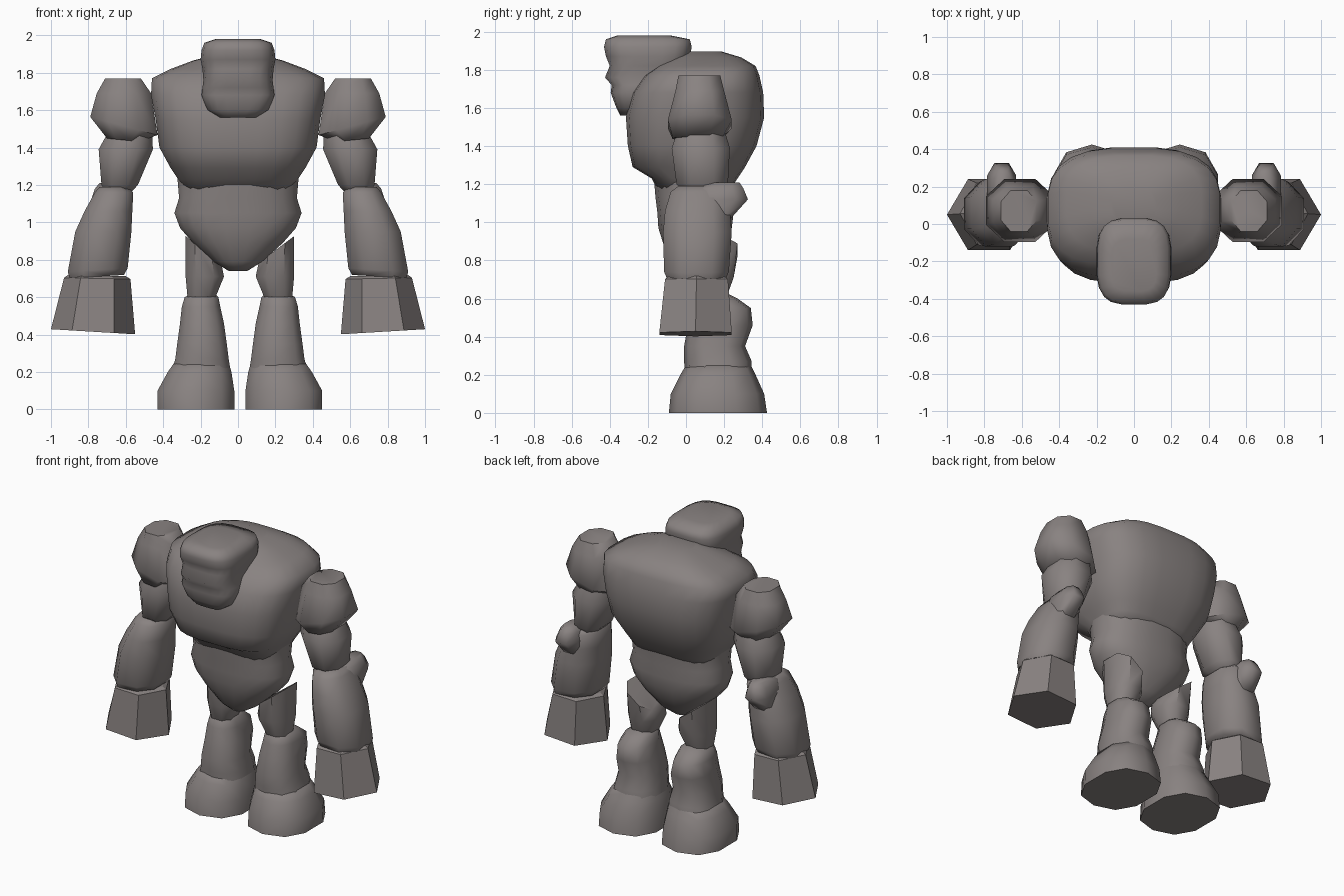
import bpy, bmesh, math

stone = bpy.data.materials.new("warm grey stone")
stone.diffuse_color = (0.25, 0.225, 0.22, 1)


def loft(name, rings, n, power=2.0, turn=0.0, side=1, shift=0.0, angle=70):
    """Skin rings of (z, x0, x1, y0, y1, tilt); tilt raises z along x."""
    bm = bmesh.new()
    loops = []
    for z, x0, x1, y0, y1, tilt in rings:
        cx, cy, rx, ry = (x0 + x1) / 2, (y0 + y1) / 2, (x1 - x0) / 2, (y1 - y0) / 2
        pts = []
        for i in range(n):
            a = 2 * math.pi * (i + turn) / n
            c, s = math.cos(a), math.sin(a)
            pts.append((math.copysign(abs(c) ** (2 / power), c),
                        math.copysign(abs(s) ** (2 / power), s)))
        # stretch the polygon so it fills its ring's extents
        mx, my = max(p[0] for p in pts), max(p[1] for p in pts)
        loops.append([bm.verts.new((side * (cx + rx * px / mx) + shift, cy + ry * py / my,
                                    z + tilt * rx * px / mx)) for px, py in pts])
    for a, b in zip(loops, loops[1:]):
        for i in range(n):
            j = (i + 1) % n
            bm.faces.new((a[i], a[j], b[j], b[i]))
    bm.faces.new(loops[0])
    bm.faces.new(loops[-1])
    bmesh.ops.recalc_face_normals(bm, faces=bm.faces)
    me = bpy.data.meshes.new(name)
    bm.to_mesh(me)
    bm.free()
    me.materials.append(stone)
    ob = bpy.data.objects.new(name, me)
    bpy.context.collection.objects.link(ob)
    bpy.ops.object.select_all(action='DESELECT')
    ob.select_set(True)
    bpy.context.view_layer.objects.active = ob
    bpy.ops.object.shade_smooth_by_angle(angle=math.radians(angle))
    return ob


# barrel chest, widest at the shoulders
loft("chest", [
    (1.17, -0.29, 0.29, -0.15, 0.23, 0),
    (1.23, -0.32, 0.32, -0.18, 0.27, 0),
    (1.29, -0.36, 0.36, -0.28, 0.31, 0),
    (1.40, -0.42, 0.42, -0.305, 0.37, 0),
    (1.55, -0.44, 0.44, -0.315, 0.41, 0),
    (1.68, -0.465, 0.465, -0.285, 0.405, 0),
    (1.77, -0.46, 0.46, -0.22, 0.385, 0),
    (1.82, -0.36, 0.36, -0.15, 0.365, 0),
    (1.865, -0.24, 0.24, -0.06, 0.29, 0),
    (1.895, -0.12, 0.12, 0.01, 0.19, 0)], 24, 3.0, 0.5)

# belly narrowing to the groin
loft("belly", [
    (0.74, -0.05, 0.05, -0.03, 0.09, 0),
    (0.79, -0.13, 0.13, -0.08, 0.15, 0),
    (0.89, -0.24, 0.24, -0.12, 0.21, 0),
    (0.97, -0.31, 0.31, -0.145, 0.24, 0),
    (1.05, -0.34, 0.34, -0.15, 0.25, 0),
    (1.13, -0.315, 0.315, -0.16, 0.25, 0),
    (1.25, -0.325, 0.325, -0.17, 0.26, 0)], 20, 2.4, 0.5)

# head with heavy brow, recessed eyes and jaw
loft("head", [
    (1.56, -0.10, 0.10, -0.345, -0.20, 0),
    (1.60, -0.165, 0.165, -0.365, -0.12, 0),
    (1.68, -0.195, 0.195, -0.395, -0.08, 0),
    (1.72, -0.19, 0.19, -0.39, -0.06, 0),
    (1.76, -0.185, 0.185, -0.425, -0.04, 0),
    (1.82, -0.19, 0.19, -0.40, 0.0, 0),
    (1.87, -0.20, 0.20, -0.42, 0.02, 0),
    (1.92, -0.195, 0.195, -0.43, 0.03, 0),
    (1.96, -0.18, 0.18, -0.42, 0.02, 0),
    (1.98, -0.12, 0.12, -0.36, -0.08, 0)], 20, 3.4, 0.5)

for side, word in ((1, "left"), (-1, "right")):
    # arm stones, each overlapping the next
    loft(word + "_shoulder", [
        (1.44, 0.53, 0.70, -0.07, 0.19, 0.1),
        (1.515, 0.43, 0.79, -0.095, 0.24, 0.27),
        (1.69, 0.465, 0.755, -0.055, 0.20, 0),
        (1.77, 0.52, 0.71, -0.04, 0.18, 0)], 8, 2.3, 0.5, side, angle=60)
    loft(word + "_upper_arm", [
        (1.14, 0.59, 0.69, 0.02, 0.17, 0),
        (1.20, 0.535, 0.73, -0.05, 0.22, 0),
        (1.39, 0.455, 0.745, -0.075, 0.23, 0),
        (1.49, 0.46, 0.69, -0.04, 0.20, 0)], 8, 2.2, 0.5, side, angle=60)
    loft(word + "_forearm", [
        (0.71, 0.61, 0.90, -0.10, 0.21, -0.06),
        (0.745, 0.59, 0.91, -0.115, 0.225, -0.06),
        (0.95, 0.57, 0.87, -0.12, 0.24, 0),
        (1.06, 0.565, 0.82, -0.11, 0.23, 0),
        (1.16, 0.56, 0.765, -0.08, 0.23, 0),
        (1.19, 0.59, 0.74, -0.04, 0.20, 0)], 8, 2.4, 0.5, side, angle=60)
    loft(word + "_elbow", [
        (1.02, 0.64, 0.78, 0.06, 0.235, 0),
        (1.12, 0.63, 0.785, 0.06, 0.325, 0),
        (1.18, 0.64, 0.765, 0.06, 0.30, 0),
        (1.21, 0.66, 0.74, 0.14, 0.28, 0)], 8, 2.6, 0.5, side, angle=60)
    loft(word + "_fist", [
        (0.415, 0.55, 1.0, -0.14, 0.24, 0.06),
        (0.70, 0.575, 0.93, -0.11, 0.22, 0.02),
        (0.715, 0.60, 0.91, -0.09, 0.20, 0.02)], 6, 2.0, 0, side, angle=20)

    # legs: thigh tops are sheared off at a slant, high on the outside
    move = 0.01
    loft(word + "_thigh", [
        (0.60, 0.13, 0.28, 0.05, 0.21, 0),
        (0.71, 0.085, 0.29, 0.01, 0.25, 0),
        (0.855, 0.10, 0.29, 0.0, 0.27, 0.75)], 8, 2.4, 0.5, side, move, angle=50)
    loft(word + "_shin", [
        (0.15, 0.04, 0.38, 0.0, 0.34, 0),
        (0.27, 0.06, 0.345, -0.01, 0.345, 0),
        (0.35, 0.07, 0.335, -0.01, 0.31, 0),
        (0.46, 0.085, 0.32, 0.01, 0.35, 0),
        (0.55, 0.105, 0.31, 0.03, 0.34, 0),
        (0.60, 0.115, 0.295, 0.05, 0.27, 0),
        (0.625, 0.14, 0.25, 0.08, 0.22, 0)], 10, 2.5, 0.5, side, move, angle=60)
    loft(word + "_foot", [
        (0.0, 0.03, 0.44, -0.09, 0.425, 0),
        (0.10, 0.03, 0.44, -0.08, 0.41, 0),
        (0.20, 0.045, 0.385, -0.03, 0.365, 0),
        (0.25, 0.06, 0.35, 0.0, 0.34, 0)], 10, 2.4, 0.5, side, move, angle=60)
